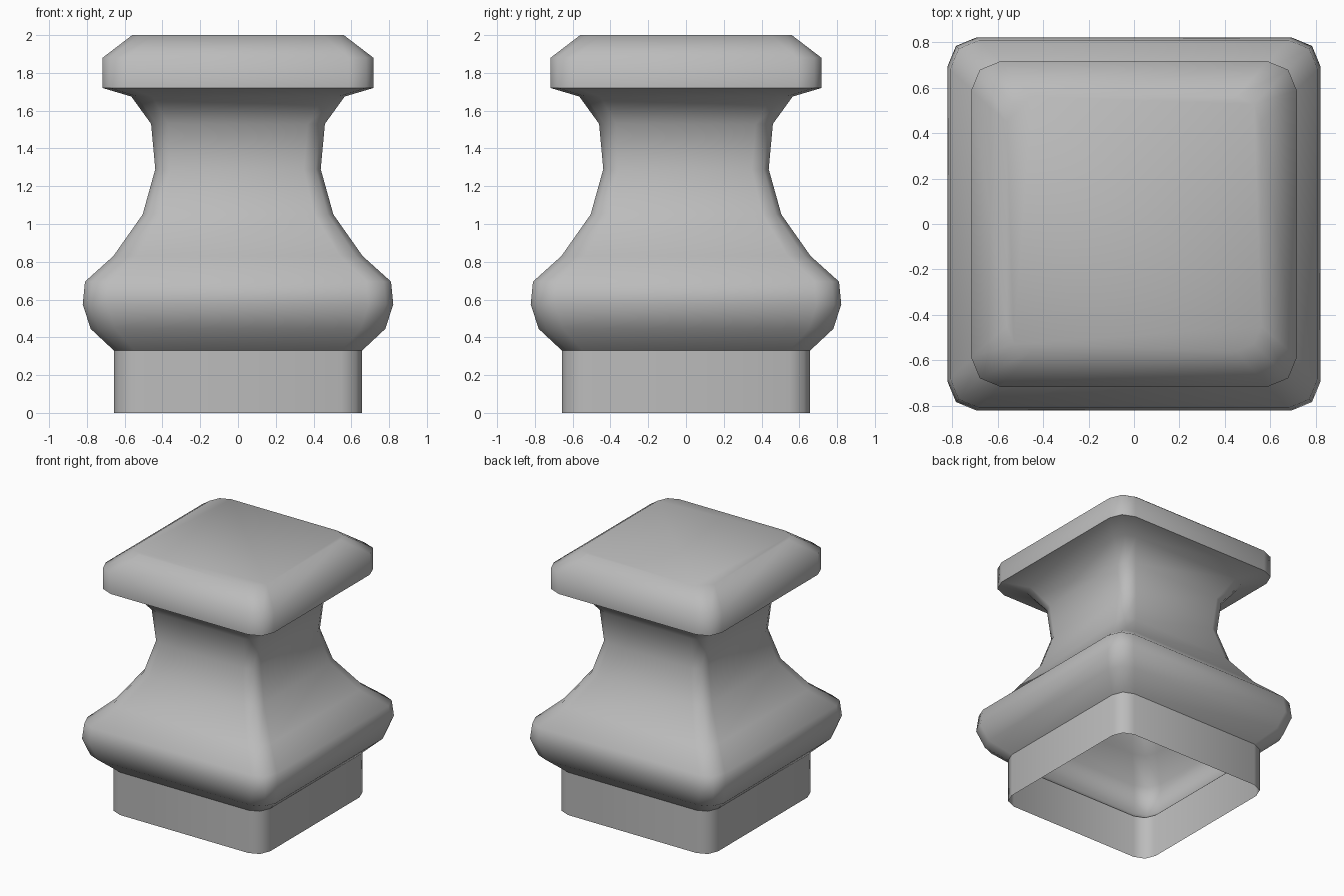
import bpy, bmesh, math

if "Cube" in bpy.data.objects:
    bpy.data.objects.remove(bpy.data.objects["Cube"])

# profile: (half width, corner radius, height), bottom to top
PROFILE = [
    (0.657, 0.11, 0.0), (0.657, 0.11, 0.33), (0.78, 0.13, 0.445), (0.822, 0.13, 0.575),
    (0.81, 0.13, 0.695), (0.66, 0.12, 0.83), (0.505, 0.10, 1.05), (0.438, 0.09, 1.29),
    (0.46, 0.09, 1.53), (0.565, 0.11, 1.675), (0.717, 0.13, 1.72), (0.717, 0.13, 1.88),
    (0.56, 0.11, 2.0),
]
SHARP_HEIGHTS = (0.33, 1.72)
SEGMENTS = 2


def rounded_square(w, r, z):
    """Ring of points around a square with rounded corners."""
    pts = []
    for q in range(4):
        a0 = q * math.pi / 2
        mid = a0 + math.pi / 4
        cx = math.copysign(w - r, math.cos(mid))
        cy = math.copysign(w - r, math.sin(mid))
        for s in range(SEGMENTS + 1):
            a = a0 + s * math.pi / 2 / SEGMENTS
            pts.append((cx + r * math.cos(a), cy + r * math.sin(a), z))
    return pts


# loft the finial body, open at the bottom
bm = bmesh.new()
rings = [[bm.verts.new(p) for p in rounded_square(*row)] for row in PROFILE]
n = len(rings[0])
for low, high in zip(rings, rings[1:]):
    for i in range(n):
        j = (i + 1) % n
        bm.faces.new((low[i], low[j], high[j], high[i]))
bm.faces.new(rings[-1])

# smooth everywhere, crisp at the plinth and under the cap
for f in bm.faces:
    f.smooth = True
for e in bm.edges:
    if any(all(abs(v.co.z - h) < 1e-4 for v in e.verts) for h in SHARP_HEIGHTS):
        e.smooth = False

mesh = bpy.data.meshes.new("post_cap")
bm.to_mesh(mesh)
bm.free()
cap = bpy.data.objects.new("post_cap", mesh)
bpy.context.collection.objects.link(cap)

grey = bpy.data.materials.new("plain grey")
grey.diffuse_color = (0.5, 0.5, 0.5, 1)
grey.use_nodes = True
grey.node_tree.nodes["Principled BSDF"].inputs["Base Color"].default_value = grey.diffuse_color
mesh.materials.append(grey)
